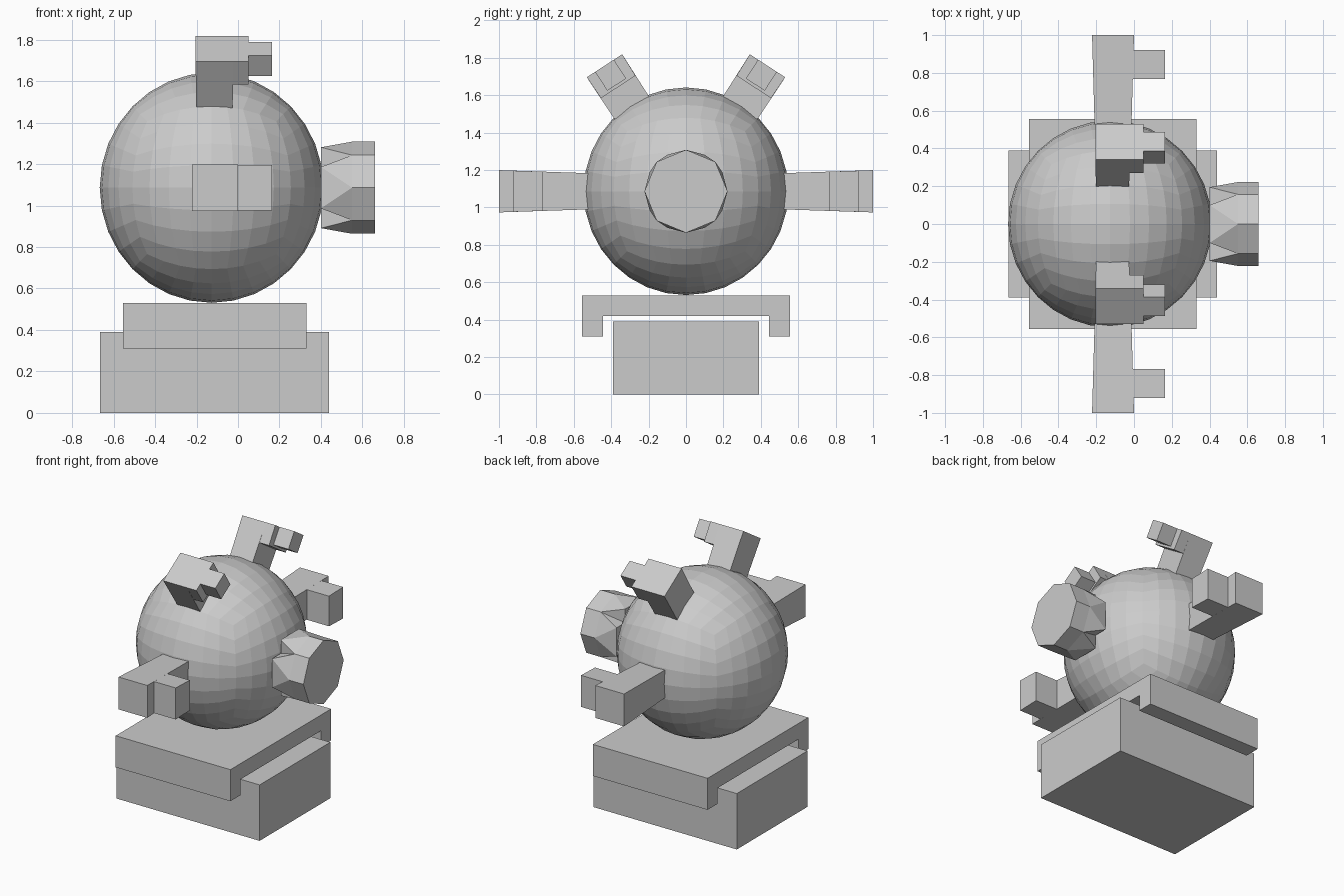
import bpy, bmesh, math
from mathutils import Matrix, Vector

if "Cube" in bpy.data.objects:
    bpy.data.objects.remove(bpy.data.objects["Cube"])


def finish(name, bm, matrix=None):
    if matrix:
        bm.transform(matrix)
    bmesh.ops.recalc_face_normals(bm, faces=bm.faces)
    mesh = bpy.data.meshes.new(name)
    bm.to_mesh(mesh)
    bm.free()
    ob = bpy.data.objects.new(name, mesh)
    bpy.context.collection.objects.link(ob)
    return ob


def prism(name, points, offset):
    bm = bmesh.new()
    face = bm.faces.new([bm.verts.new(p) for p in points])
    ext = bmesh.ops.extrude_face_region(bm, geom=[face])
    # keep the starting cap so the solid is closed
    verts = [v for v in ext["geom"] if isinstance(v, bmesh.types.BMVert)]
    bmesh.ops.translate(bm, verts=verts, vec=offset)
    if not face.is_valid or len(bm.faces) < len(points) + 2:
        bmesh.ops.holes_fill(bm, edges=bm.edges)
    return finish(name, bm)


# Plinth block
prism("plinth", [(-.665, -.39, 0), (.44, -.39, 0), (.44, .39, 0), (-.665, .39, 0)], (0, 0, .39))

# Channel-shaped cover with lips hanging over the plinth
half = [(.555, .53), (.555, .31), (.445, .31), (.445, .42)]
profile = half + [(-y, z) for y, z in reversed(half)]
prism("plinth_cover", [(-.555, y, z) for y, z in profile], (.885, 0, 0))

# Round body: gridded cube pushed onto a sphere
CX, CZ = -.127, 1.086
bm = bmesh.new()
bmesh.ops.create_cube(bm, size=2)
bmesh.ops.subdivide_edges(bm, edges=bm.edges[:], cuts=7, use_grid_fill=True)
for v in bm.verts:
    v.co = Vector([math.tan(c * math.pi / 4) for c in v.co]).normalized()
finish("round_body", bm, Matrix.Translation((CX, 0, CZ)) @ Matrix.Diagonal((.54, .547, .555, 1)))


# Octagonal end disc joined to a cross-shaped root
bm = bmesh.new()
R = .222


def ring(x):
    return [bm.verts.new((x, R * math.cos(k * math.pi / 4), R * math.sin(k * math.pi / 4))) for k in range(8)]


outer, inner = ring(.66), ring(.55)
bm.faces.new(outer)
for k in range(8):
    n = (k + 1) % 8
    bm.faces.new((outer[k], outer[n], inner[n], inner[k]))
root = []
for q in range(4):
    rot = Matrix.Rotation(q * math.pi / 2, 3, 'X')
    root += [bm.verts.new(rot @ Vector(p)) for p in ((.4, .195, -.1), (.4, .195, .1), (.4, .1, .1))]
bm.faces.new(root)
for q in range(4):
    a, b, c, d, e = [root[(3 * q + i) % 12] for i in range(5)]
    o0, o45, o90 = [inner[(2 * q + i) % 8] for i in range(3)]
    for tri in ((a, b, o0), (o0, b, o45), (b, c, o45), (c, d, o45), (d, o90, o45)):
        bm.faces.new(tri)
finish("front_nozzle", bm, Matrix.Translation((0, 0, CZ)))


# Hooked arms: stacked boxes along +y (x range, y range, half height at start and end of y)
def arm(name, boxes, angle, side):
    bm = bmesh.new()
    for x0, x1, y0, y1, h0, h1, inset in boxes:
        rows = [[(x0 + inset, y0, -h0), (x1 - inset, y0, -h0), (x1 - inset, y0, h0), (x0 + inset, y0, h0)],
                [(x0, y1, -h1), (x1, y1, -h1), (x1, y1, h1), (x0, y1, h1)]]
        a, b = [[bm.verts.new(p) for p in row] for row in rows]
        bm.faces.new(a)
        bm.faces.new(b)
        for k in range(4):
            n = (k + 1) % 4
            bm.faces.new((a[k], a[n], b[n], b[k]))
    mat = (Matrix.Translation((0, 0, CZ)) @ Matrix.Diagonal((1, side, 1, 1))
           @ Matrix.Rotation(angle, 4, 'X'))
    finish(name, bm, mat)


side_arm = [(-.222, 0, .5, 1.0, .096, .113, .014),
            (-.01, .165, .767, .922, .105, .11, 0)]
top_arm = [(-.205, -.022, .53, .80, .11, .113, .004),
           (-.03, .05, .665, .80, .11, .113, 0),
           (.045, .165, .68, .80, .06, .06, 0)]
for tag, s in (("near", -1), ("far", 1)):
    arm("side_arm_" + tag, side_arm, 0, s)
    arm("upper_arm_" + tag, top_arm, math.radians(57), s)
